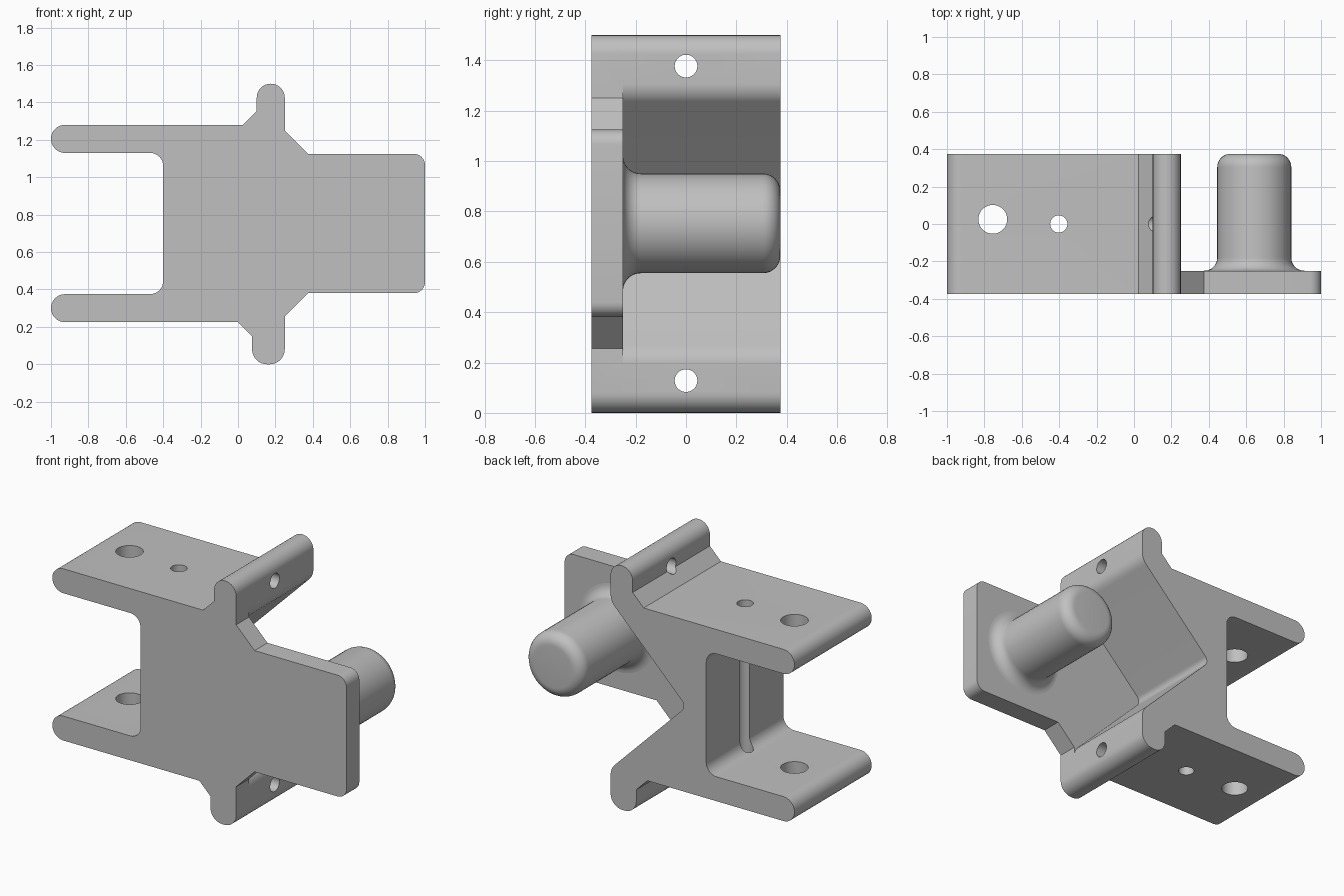
import bpy, bmesh, math
from mathutils import Vector, Matrix

cube = bpy.data.objects.get("Cube")
if cube:
    bpy.data.objects.remove(cube, do_unlink=True)

grey = bpy.data.materials.new("plain grey")
grey.use_nodes = True
COLOUR = (0.53, 0.53, 0.53, 1)
grey.diffuse_color = COLOUR
grey.node_tree.nodes["Principled BSDF"].inputs["Base Color"].default_value = COLOUR

FRONT, BACK, PLATE = -0.375, 0.375, -0.25


def rounded(corners, steps=8):
    """Replace each (x, z, radius) corner by a tangent arc."""
    out = []
    for i, (x, z, r) in enumerate(corners):
        p = Vector((x, z))
        if r == 0:
            out.append(p)
            continue
        a = (Vector(corners[i - 1][:2]) - p).normalized()
        b = (Vector(corners[(i + 1) % len(corners)][:2]) - p).normalized()
        half = a.angle(b) / 2
        reach = r / math.tan(half)
        centre = p + (a + b).normalized() * (r / math.sin(half))
        start, end = p + a * reach - centre, p + b * reach - centre
        sweep = start.angle(end)
        for k in range(steps + 1):
            t = k / steps
            arm = (start * math.sin((1 - t) * sweep) + end * math.sin(t * sweep)) / math.sin(sweep)
            out.append(centre + arm)
    clean = []
    for p in out:
        if not clean or (p - clean[-1]).length > 1e-4:
            clean.append(p)
    return clean


def make_object(name, bm):
    bmesh.ops.recalc_face_normals(bm, faces=bm.faces)
    mesh = bpy.data.meshes.new(name)
    bm.to_mesh(mesh)
    bm.free()
    mesh.materials.append(grey)
    obj = bpy.data.objects.new(name, mesh)
    bpy.context.collection.objects.link(obj)
    return obj


def prism(name, corners, y0, y1):
    bm = bmesh.new()
    face = bm.faces.new([bm.verts.new((p.x, y0, p.y)) for p in rounded(corners)])
    top = bmesh.ops.extrude_face_region(bm, geom=[face])["geom"]
    moved = [v for v in top if isinstance(v, bmesh.types.BMVert)]
    bmesh.ops.translate(bm, verts=moved, vec=(0, y1 - y0, 0))
    return make_object(name, bm)


def drill(name, centre, radius, depth, axis):
    bm = bmesh.new()
    turn = Matrix.Rotation(math.pi / 2, 4, "Y") if axis == "X" else Matrix()
    bmesh.ops.create_cone(bm, cap_ends=True, segments=40, radius1=radius, radius2=radius,
                          depth=depth, matrix=Matrix.Translation(centre) @ turn)
    return make_object(name, bm)


def smooth(obj):
    bpy.ops.object.select_all(action="DESELECT")
    obj.select_set(True)
    bpy.context.view_layer.objects.active = obj
    bpy.ops.object.shade_smooth_by_angle(angle=math.radians(30))


# Bracket outline: two arms, web, two lugs and the plate
R = 0.0749
bracket = prism("bracket", [
    (-1, 1.28, R), (-1, 1.13, R), (-0.4, 1.13, 0.07), (-0.4, 0.375, 0.07),
    (-1, 0.375, R), (-1, 0.225, R), (0, 0.225, 0), (0.075, 0.15, 0),
    (0.075, 0, 0.08), (0.25, 0, 0.08), (0.25, 0.255, 0), (0.375, 0.38, 0),
    (1, 0.38, 0.06), (1, 1.125, 0.06), (0.375, 1.125, 0), (0.25, 1.25, 0),
    (0.25, 1.5, R), (0.1, 1.5, R), (0.1, 1.355, 0), (0.025, 1.28, 0),
], FRONT, BACK)

# Cutters: V-shaped recess behind the plate, then the bolt holes
cutters = [
    prism("recess_cutter", [
        (0.25, 1.32, 0), (0.25, 1.265, 0.1), (-0.265, 0.75, 0.045),
        (0.25, 0.235, 0.1), (0.25, 0.18, 0), (1.2, 0.18, 0), (1.2, 1.32, 0),
    ], PLATE, 0.6),
    drill("arm_hole_cutter", (-0.755, 0.025, 0.75), 0.077, 2, "Z"),
    drill("web_hole_cutter", (-0.402, 0, 0.75), 0.046, 2, "Z"),
    drill("upper_lug_cutter", (0.17, 0, 1.377), 0.045, 0.6, "X"),
    drill("lower_lug_cutter", (0.17, 0, 0.128), 0.045, 0.6, "X"),
]
bpy.context.view_layer.objects.active = bracket
for cutter in cutters:
    cutter.hide_render = True
    mod = bracket.modifiers.new(cutter.name, "BOOLEAN")
    mod.operation, mod.solver, mod.object = "DIFFERENCE", "EXACT", cutter
    bpy.ops.object.modifier_apply(modifier=mod.name)
for cutter in cutters:
    bpy.data.objects.remove(cutter, do_unlink=True)
smooth(bracket)

# Pin: lathed shaft with a flared foot and a rounded tip
PIN_R, FILLET = 0.198, 0.07
profile = [(PIN_R + FILLET, PLATE - 0.005)]
quarter = [k * math.pi / 16 for k in range(9)]
profile += [(PIN_R + FILLET * (1 - math.sin(a)), PLATE + FILLET * (1 - math.cos(a))) for a in quarter]
profile += [(PIN_R - FILLET * (1 - math.cos(a)), BACK - FILLET * (1 - math.sin(a))) for a in quarter]
bm = bmesh.new()
SIDES = 48
rings = [[bm.verts.new((0.643 + r * math.cos(i * math.tau / SIDES), y,
                        0.7525 + r * math.sin(i * math.tau / SIDES))) for i in range(SIDES)]
         for r, y in profile]
for low, high in zip(rings, rings[1:]):
    for i in range(SIDES):
        j = (i + 1) % SIDES
        bm.faces.new((low[i], low[j], high[j], high[i]))
bm.faces.new(rings[0])
bm.faces.new(rings[-1])
smooth(make_object("pin", bm))
